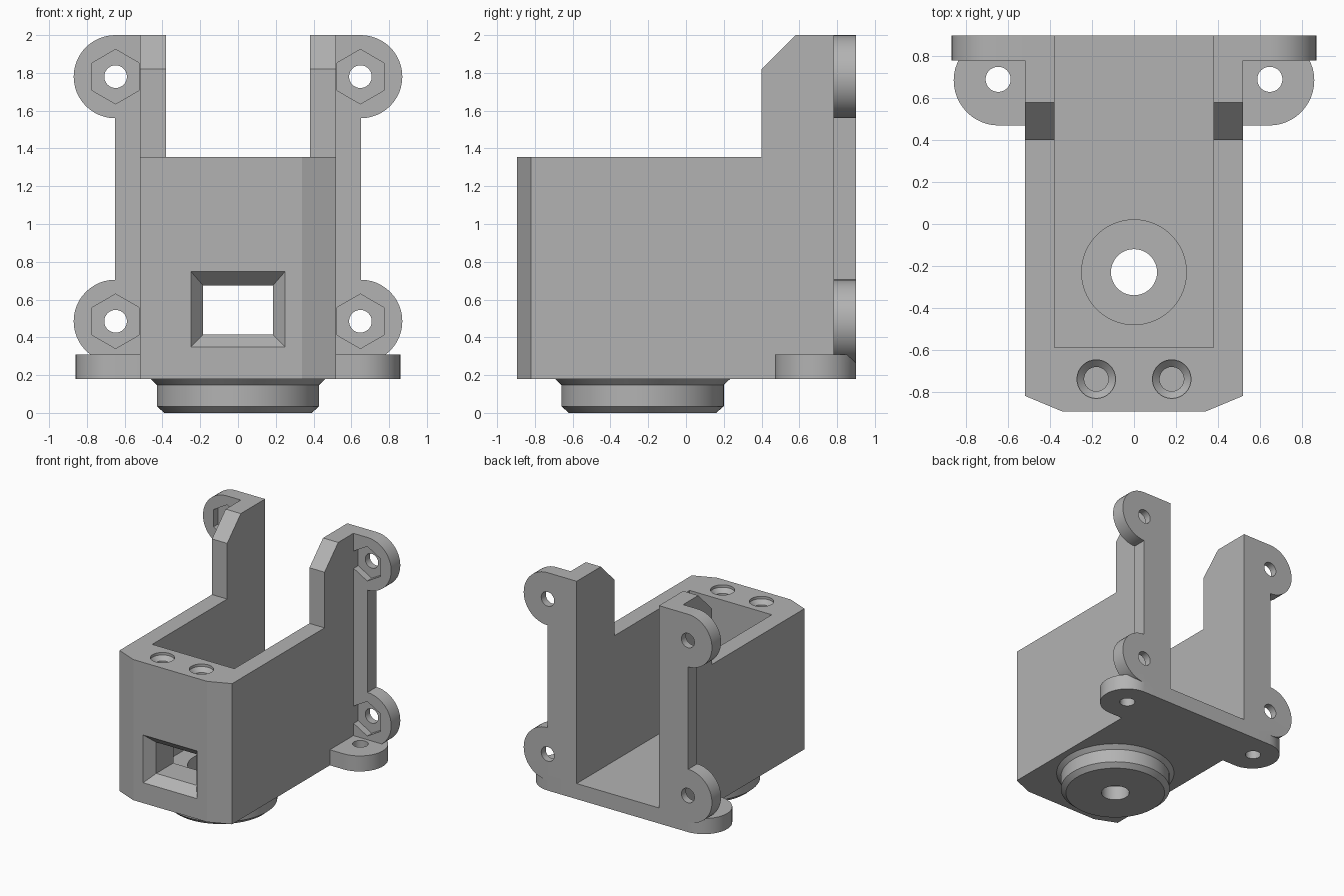
import bpy, bmesh, math

cube = bpy.data.objects.get("Cube")
if cube:
    bpy.data.objects.remove(cube, do_unlink=True)

grey = bpy.data.materials.new("plain grey")
grey.use_nodes = True
COLOUR = (0.45, 0.45, 0.45, 1)
grey.diffuse_color = COLOUR
grey.node_tree.nodes["Principled BSDF"].inputs["Base Color"].default_value = COLOUR


def loft(name, loops):
    """Solid skinned through equal-length loops, capped at both ends."""
    bm = bmesh.new()
    rings = [[bm.verts.new(p) for p in loop] for loop in loops]
    n = len(rings[0])
    for a, b in zip(rings, rings[1:]):
        for i in range(n):
            j = (i + 1) % n
            bm.faces.new((a[i], a[j], b[j], b[i]))
    bm.faces.new(rings[0])
    bm.faces.new(rings[-1])
    bmesh.ops.recalc_face_normals(bm, faces=bm.faces)
    mesh = bpy.data.meshes.new(name)
    bm.to_mesh(mesh)
    bm.free()
    mesh.materials.append(grey)
    obj = bpy.data.objects.new(name, mesh)
    bpy.context.collection.objects.link(obj)
    return obj


def place(axis, u, v, w):
    return {"x": (w, u, v), "y": (u, w, v), "z": (u, v, w)}[axis]


def prism(name, axis, outline, start, end):
    return loft(name, [[place(axis, u, v, w) for u, v in outline] for w in (start, end)])


def arc(cu, cv, r, start, end, steps=24):
    angles = [math.radians(start + (end - start) * i / steps) for i in range(steps + 1)]
    return [(cu + r * math.cos(a), cv + r * math.sin(a)) for a in angles]


def turned(name, axis, cu, cv, profile, sides=48, turn=0):
    """Round part along an axis from (radius, position) pairs."""
    return loft(name, [[place(axis, u, v, w) for u, v in
                        arc(cu, cv, r, turn, turn + 360, sides)[:-1]] for r, w in profile])


def rect(u0, u1, v0, v1):
    return [(u0, v0), (u1, v0), (u1, v1), (u0, v1)]


def combine(target, tool, operation):
    mod = target.modifiers.new(tool.name, "BOOLEAN")
    mod.operation, mod.solver, mod.object = operation, "EXACT", tool
    bpy.context.view_layer.objects.active = target
    bpy.ops.object.modifier_apply(modifier=mod.name)
    bpy.data.objects.remove(tool, do_unlink=True)


def flip(points, side):
    return [(side * u, v) for u, v in points]


# Main box with clipped front corners
plan = [(-0.52, 0.9), (-0.52, -0.82), (-0.34, -0.895), (0.34, -0.895), (0.52, -0.82), (0.52, 0.9)]
housing = prism("bracket_housing", "z", plan, 0.18, 1.355)

ARM = [(0.4, 0.6), (0.9, 0.6), (0.9, 2), (0.58, 2), (0.4, 1.82)]
FLANGE = ([(0.45, 2)] + arc(0.65, 1.78, 0.22, 90, -90)
          + arc(0.65, 0.485, 0.22, 90, -90) + [(0.45, 0.265)])
EAR = [(0.45, 0.47)] + arc(0.645, 0.685, 0.215, -90, 90) + [(0.45, 0.9)]

# Upright arms, rear screw flanges and base ears on both sides
for s in (-1, 1):
    combine(housing, prism("arm", "x", ARM, s * 0.36, s * 0.52), "UNION")
    combine(housing, prism("rear_flange", "y", flip(FLANGE, s), 0.78, 0.9), "UNION")
    combine(housing, prism("base_ear", "z", flip(EAR, s), 0.18, 0.31), "UNION")

# Round pivot boss underneath
BX, BY = 0, -0.23
boss = [(0.39, 0), (0.43, 0.035), (0.43, 0.148), (0.466, 0.182), (0.466, 0.25)]
combine(housing, turned("pivot_boss", "z", BX, BY, boss, 64), "UNION")

# Open cavity, pivot recess and bore
cutters = [
    prism("cavity", "z", rect(-0.38, 0.38, -0.59, 1), 0.31, 2.2),
    turned("pivot_recess", "z", BX, BY, [(0.25, 0.12), (0.25, 0.4)], 64),
    turned("pivot_bore", "z", BX, BY, [(0.11, -0.1), (0.11, 0.4)]),
]

# Front window with a tapered frame
window = [(rect(-0.258, 0.258, 0.342, 0.758), -0.905),
          (rect(-0.185, 0.185, 0.415, 0.675), -0.815),
          (rect(-0.185, 0.185, 0.415, 0.675), -0.5)]
cutters.append(loft("window", [[(u, y, v) for u, v in loop] for loop, y in window]))

# Countersunk screw holes, nut pockets and ear holes
for s in (-1, 1):
    cutters.append(turned("top_screw", "z", s * 0.18, -0.74,
                          [(0.058, 0.9), (0.058, 1.3), (0.092, 1.334), (0.092, 1.5)], 32))
    cutters.append(turned("ear_hole", "z", s * 0.648, 0.69, [(0.06, 0.1), (0.06, 0.4)], 32))
    for z in (0.485, 1.78):
        cutters.append(turned("flange_hole", "y", s * 0.648, z, [(0.06, 0.7), (0.06, 1)], 32))
        cutters.append(turned("nut_pocket", "y", s * 0.648, z, [(0.1443, 0.7), (0.1443, 0.84)], 6, 30))

for cutter in cutters:
    combine(housing, cutter, "DIFFERENCE")

# Smooth the round walls and keep the edges crisp
bpy.ops.object.select_all(action="DESELECT")
housing.select_set(True)
bpy.context.view_layer.objects.active = housing
bpy.ops.object.shade_smooth_by_angle(angle=math.radians(20))
